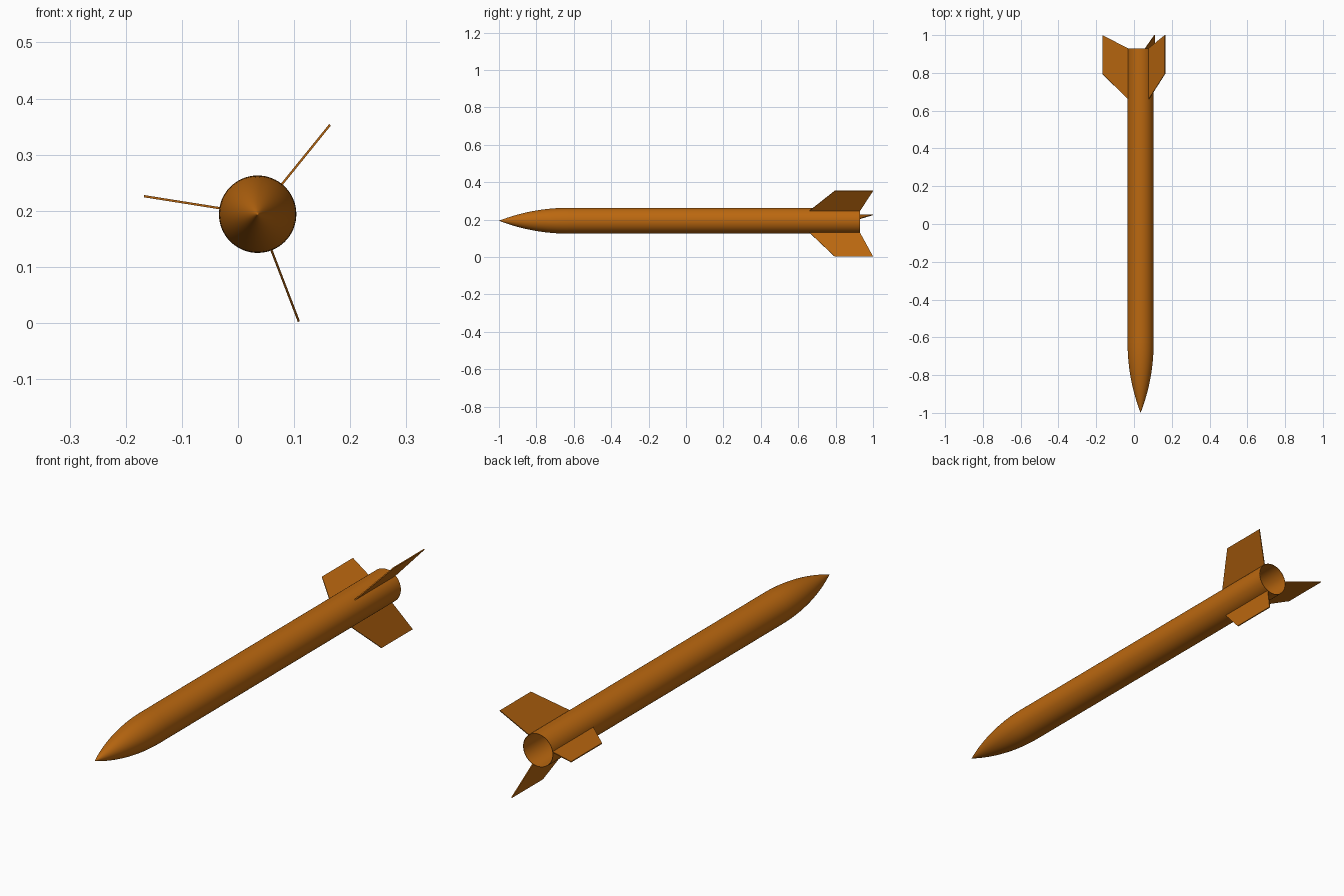
import bpy, bmesh, math
from mathutils import Vector

if "Cube" in bpy.data.objects:
    bpy.data.objects.remove(bpy.data.objects["Cube"])

CX, CZ = 0.035, 0.194          # rocket axis
R, WALL = 0.069, 0.002
TIP, SHOULDER, TAIL = -1.0, -0.63, 0.93
SIDES = 64

orange = bpy.data.materials.new("burnt orange")
orange.diffuse_color = (0.497, 0.138, 0.005, 1)
orange.use_nodes = True
orange.node_tree.nodes["Principled BSDF"].inputs["Base Color"].default_value = orange.diffuse_color


def finish(name, bm, smooth=False):
    bmesh.ops.recalc_face_normals(bm, faces=bm.faces)
    mesh = bpy.data.meshes.new(name)
    bm.to_mesh(mesh)
    bm.free()
    mesh.materials.append(orange)
    ob = bpy.data.objects.new(name, mesh)
    bpy.context.collection.objects.link(ob)
    ob.location = (CX, 0, CZ)
    if smooth:
        bpy.ops.object.select_all(action='DESELECT')
        ob.select_set(True)
        bpy.context.view_layer.objects.active = ob
        bpy.ops.object.shade_smooth_by_angle(angle=math.radians(35))
    return ob


def lathe(name, profile, closed=False):
    """Spin (radius, y) points around the y axis."""
    bm = bmesh.new()
    verts = [bm.verts.new((r, y, 0)) for r, y in profile]
    pairs = list(zip(verts, verts[1:]))
    if closed:
        pairs.append((verts[-1], verts[0]))
    edges = [bm.edges.new(p) for p in pairs]
    bmesh.ops.spin(bm, geom=verts + edges, cent=(0, 0, 0), axis=(0, 1, 0),
                   angle=math.tau, steps=SIDES)
    bmesh.ops.remove_doubles(bm, verts=bm.verts, dist=1e-5)
    return finish(name, bm, smooth=True)


# Nose cone: tangent ogive with a closed base
length = SHOULDER - TIP
rho = (R * R + length * length) / (2 * R)
ogive = []
for i in range(25):
    t = length * (i / 24) ** 1.3
    r = math.sqrt(rho * rho - (length - t) ** 2) + R - rho
    ogive.append((max(r, 0), TIP + t))
lathe("nose_cone", ogive + [(0, SHOULDER)])

# Body tube: thin wall, open at the tail
lathe("body_tube", [(R, SHOULDER), (R, TAIL), (R - WALL, TAIL),
                    (R - WALL, SHOULDER)], closed=True)

# Three swept fins, evenly spaced around the tail
ROOT, SPAN, HALF = R - 0.001, 0.205, 0.002
outline = [(ROOT, 0.66), (SPAN, 0.795), (SPAN, 1.0), (ROOT, TAIL)]
for n in range(3):
    a = math.radians(51 + 120 * n)
    out = Vector((math.cos(a), 0, math.sin(a)))
    side = Vector((-math.sin(a), 0, math.cos(a)))
    bm = bmesh.new()
    face = bm.faces.new([bm.verts.new(out * r + Vector((0, y, 0)) - side * HALF)
                         for r, y in outline])
    new = bmesh.ops.extrude_face_region(bm, geom=[face])["geom"]
    # keep the first face as the opposite cap of the thin plate
    bmesh.ops.translate(bm, vec=side * 2 * HALF,
                        verts=[v for v in new if isinstance(v, bmesh.types.BMVert)])
    if len(bm.faces) == 5:
        bm.verts.ensure_lookup_table()
        bmesh.ops.holes_fill(bm, edges=bm.edges)
    finish("fin_%d" % (n + 1), bm)
